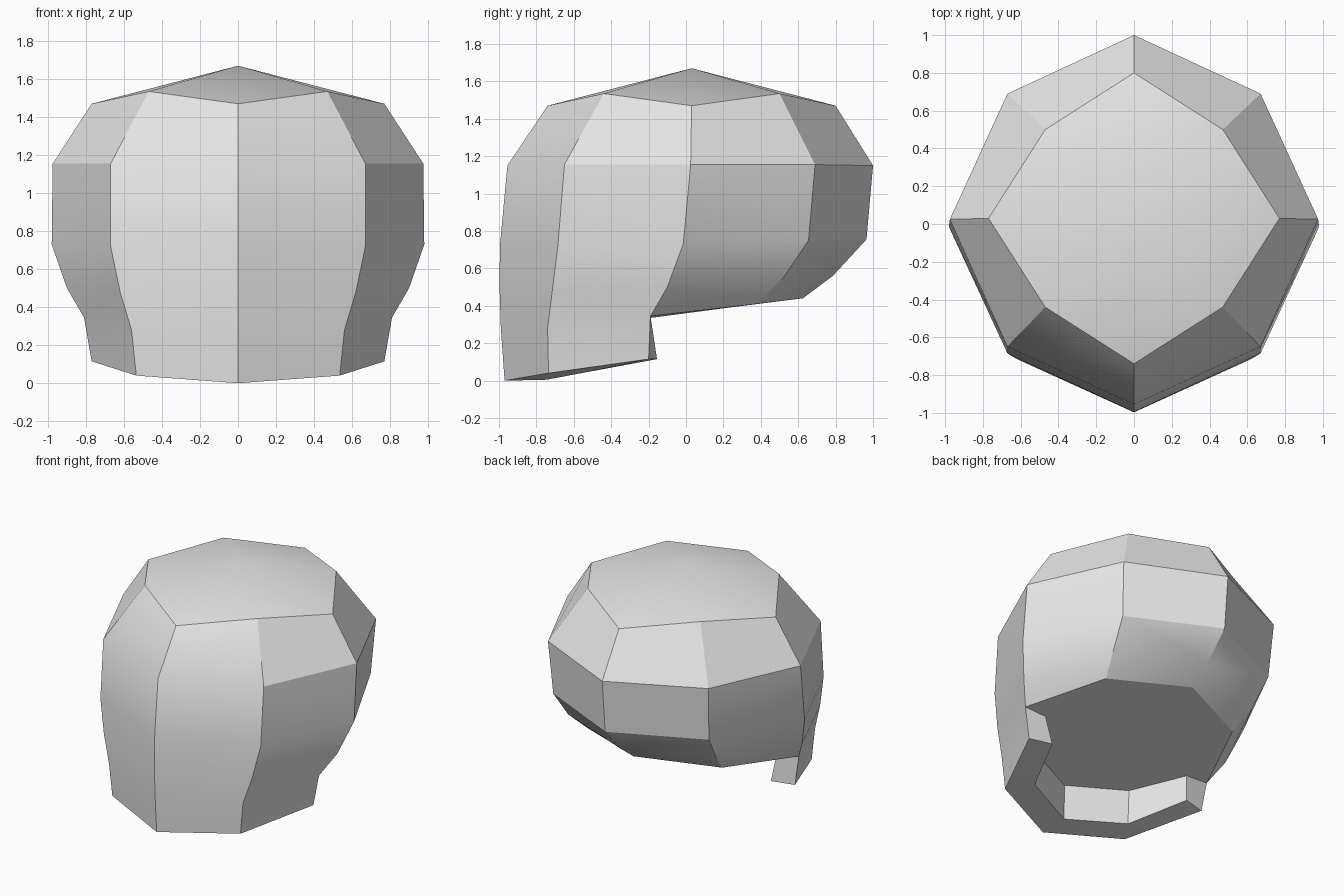
import bpy, bmesh, math
from mathutils import Matrix

cube = bpy.data.objects.get("Cube")
if cube:
    bpy.data.objects.remove(cube, do_unlink=True)

grey = bpy.data.materials.new("plain_grey")
grey.use_nodes = True
grey.diffuse_color = (0.8, 0.8, 0.8, 1)
grey.node_tree.nodes["Principled BSDF"].inputs["Base Color"].default_value = (0.8, 0.8, 0.8, 1)

# Vertical edge lines of one half, from crown to lower rim
apex = (0, 0.03, 1.67)
front = [(0, -0.74, 1.47), (0, -0.955, 1.15), (0, -0.995, 0.72),
         (0, -0.997, 0.5), (0, -0.99, 0.28), (0, -0.97, 0)]
front_diag = [(0.47, -0.44, 1.535), (0.67, -0.65, 1.155), (0.67, -0.685, 0.72),
              (0.62, -0.715, 0.48), (0.56, -0.74, 0.28), (0.535, -0.735, 0.04)]
side = [(0.77, 0.03, 1.47), (0.975, 0.025, 1.155), (0.98, -0.015, 0.73),
        (0.90, -0.10, 0.50), (0.81, -0.19, 0.345), (0.77, -0.20, 0.115)]
back_diag = [(0.47, 0.50, 1.535), (0.67, 0.69, 1.155), (0.65, 0.655, 0.75),
             (0.62, 0.52, 0.55), (0.565, 0.376, 0.41)]
back = [(0, 0.80, 1.47), (0, 1.0, 1.15), (0, 0.965, 0.755),
        (0, 0.785, 0.56), (0, 0.625, 0.44)]
# Inner wall of the chin band, top and bottom: front, diagonal, side
inner_top = [(0, -0.74, 0.27), (0.425, -0.56, 0.305), (0.63, -0.19, 0.335)]
inner_low = [(0, -0.745, 0.005), (0.416, -0.56, 0.04), (0.60, -0.155, 0.115)]

bm = bmesh.new()
made = {}


def face(*points):
    """Add a face, reusing vertices that already exist."""
    bm.faces.new([made.setdefault(p, made.get(p) or bm.verts.new(p)) for p in points])


# Crown triangles and outer panels
lines = [front, front_diag, side, back_diag, back]
for a, b in zip(lines, lines[1:]):
    face(apex, a[0], b[0])
    for i in range(min(len(a), len(b)) - 1):
        face(a[i], a[i + 1], b[i + 1], b[i])

# Chin band: inner wall, lower rim and end
for i in range(2):
    face(inner_top[i], inner_top[i + 1], inner_low[i + 1], inner_low[i])
    face(inner_low[i], inner_low[i + 1], lines[i + 1][5], lines[i][5])
face(side[4], side[5], inner_low[2], inner_top[2])

# Underside
face(inner_top[0], inner_top[1], back_diag[4], back[4])
face(inner_top[1], inner_top[2], back_diag[4])
face(inner_top[2], side[4], back_diag[4])

# Mirror to the other half
bmesh.ops.mirror(bm, geom=bm.verts[:] + bm.edges[:] + bm.faces[:],
                 matrix=Matrix.Identity(4), axis='X', merge_dist=0.001)
bmesh.ops.recalc_face_normals(bm, faces=bm.faces[:])

mesh = bpy.data.meshes.new("faceted_shell")
bm.to_mesh(mesh)
bm.free()
mesh.materials.append(grey)
shell = bpy.data.objects.new("faceted_shell", mesh)
bpy.context.collection.objects.link(shell)
bpy.ops.object.select_all(action='DESELECT')
shell.select_set(True)
bpy.context.view_layer.objects.active = shell
bpy.ops.object.shade_smooth_by_angle(angle=math.radians(30))
